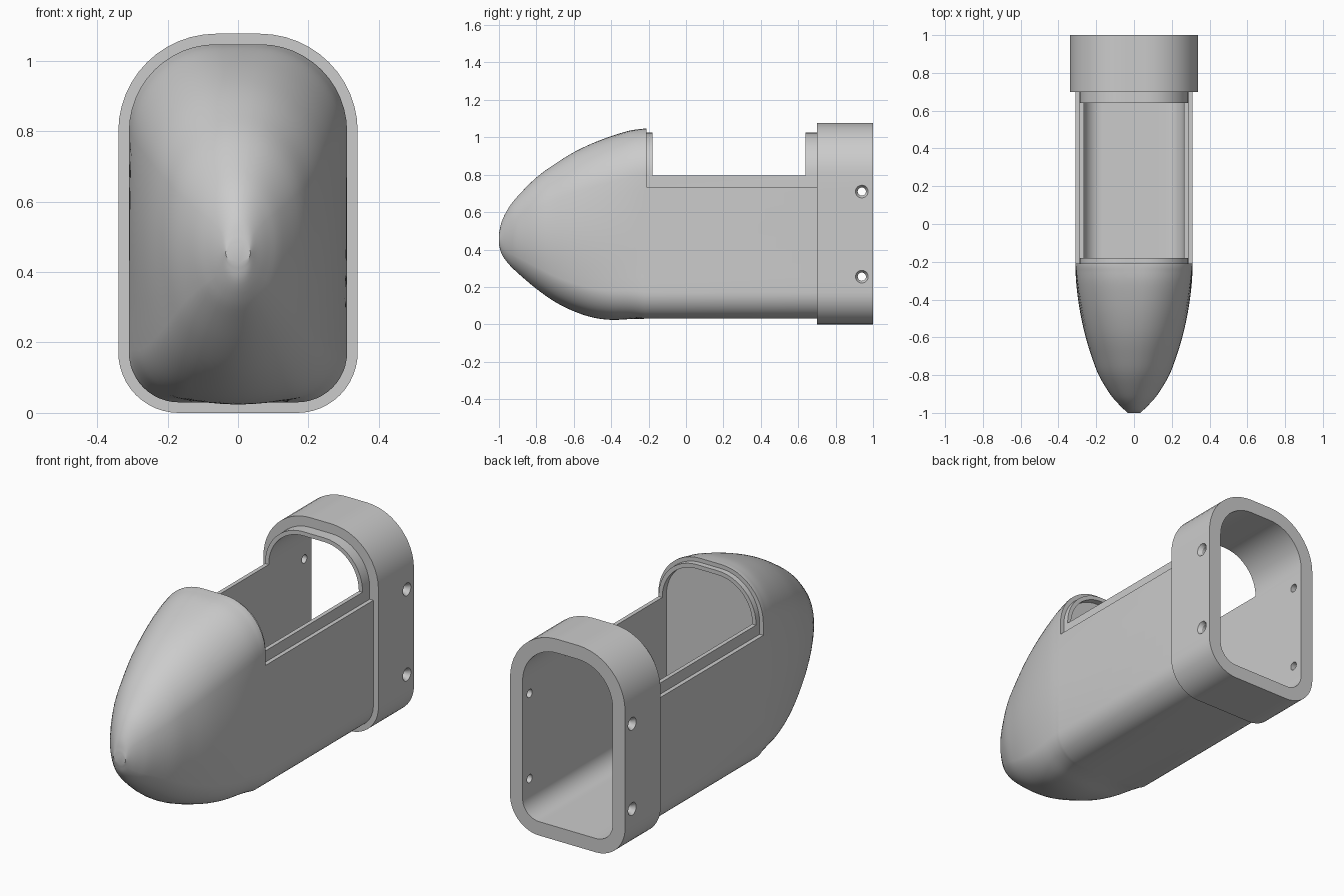
import bpy, bmesh, math
from mathutils import Vector

if "Cube" in bpy.data.objects:
    bpy.data.objects.remove(bpy.data.objects["Cube"])

grey = bpy.data.materials.new("light_grey")
grey.diffuse_color = (0.6, 0.6, 0.6, 1)
grey.use_nodes = True
grey.node_tree.nodes["Principled BSDF"].inputs["Base Color"].default_value = grey.diffuse_color


def section(bottom, top, half, r_low, r_high, roundness=0.0):
    """Rounded-rectangle section in x/z, optionally blended towards an ellipse."""
    corners = [(half - r_low, bottom + r_low, r_low, -90), (half - r_high, top - r_high, r_high, 0),
               (-half + r_high, top - r_high, r_high, 90), (-half + r_low, bottom + r_low, r_low, 180)]
    arcs = [[Vector((cx + r * math.cos(math.radians(a + i * 7.5)), cz + r * math.sin(math.radians(a + i * 7.5))))
             for i in range(13)] for cx, cz, r, a in corners]
    pts = []
    for k, arc in enumerate(arcs):
        nxt = arcs[(k + 1) % 4][0]
        pts += arc + [arc[-1].lerp(nxt, i / 8) for i in range(1, 8)]
    mid, hh = (bottom + top) / 2, (top - bottom) / 2
    out = []
    for p in pts:
        n = Vector((p.x / half, (p.y - mid) / hh)).normalized()
        out.append(p.lerp(Vector((n.x * half, mid + n.y * hh)), roundness))
    return out


def offset_section(d):
    """Body section shifted inwards by d (outwards if negative)."""
    return section(0.03 + d, 1.047 - d, 0.31 - d, 0.142 - d, 0.248 - d)


def loft(name, rings):
    """Closed solid through a list of (y, section) rings."""
    bm = bmesh.new()
    loops = [[bm.verts.new((p.x, y, p.y)) for p in pts] for y, pts in rings]
    n = len(loops[0])
    for a, b in zip(loops, loops[1:]):
        for i in range(n):
            bm.faces.new((a[i], a[(i + 1) % n], b[(i + 1) % n], b[i]))
    bm.faces.new(loops[0])
    bm.faces.new(loops[-1])
    bmesh.ops.recalc_face_normals(bm, faces=bm.faces)
    me = bpy.data.meshes.new(name)
    bm.to_mesh(me)
    bm.free()
    ob = bpy.data.objects.new(name, me)
    bpy.context.collection.objects.link(ob)
    me.materials.append(grey)
    return ob


def box(name, y0, y1, z0, z1):
    pts = [Vector(p) for p in ((-1, z0), (1, z0), (1, z1), (-1, z1))]
    return loft(name, [(y0, pts), (y1, pts)])


def boolean(ob, tool, operation):
    mod = ob.modifiers.new(operation, 'BOOLEAN')
    mod.operation, mod.object, mod.solver = operation, tool, 'EXACT'
    bpy.context.view_layer.objects.active = ob
    bpy.ops.object.modifier_apply(modifier=mod.name)
    bpy.data.objects.remove(tool)


# Nose stations: y, bottom, top, half width
stations = [(-1.0, 0.425, 0.485, 0.035), (-0.985, 0.375, 0.55, 0.05), (-0.95, 0.325, 0.62, 0.085),
            (-0.9, 0.275, 0.685, 0.127), (-0.8, 0.19, 0.785, 0.187), (-0.7, 0.12, 0.858, 0.225),
            (-0.6, 0.07, 0.92, 0.256), (-0.5, 0.037, 0.968, 0.279), (-0.4, 0.024, 1.006, 0.296),
            (-0.3, 0.028, 1.036, 0.307), (-0.22, 0.03, 1.047, 0.31)]


def nose_rings():
    rings, s = [], [Vector(v) for v in stations]
    for i in range(len(s) - 1):
        a, b = s[i], s[i + 1]
        p = s[i - 1] if i else a * 2 - b
        q = s[i + 2] if i + 2 < len(s) else b * 2 - a
        for k in range(4):
            t = k / 4
            v = 0.5 * (2 * a + (b - p) * t + (2 * p - 5 * a + 4 * b - q) * t ** 2
                       + (3 * a - p - 3 * b + q) * t ** 3)
            y, lo, hi, half = v
            f = half / 0.31
            blend = min(1, max(0, (-0.22 - y) / 0.78)) ** 0.8
            rings.append((y, section(lo, hi, half, 0.142 * f, 0.248 * f, blend)))
    return rings


# Nose and body in one skin, stepped down along the opening
body = loft("housing_body", nose_rings() + [(-0.22, offset_section(0)), (0.76, offset_section(0))])
boolean(body, box("step_cut", -0.21, 0.9, 0.735, 1.5), 'DIFFERENCE')

# Inner lip that frames the opening
lip = loft("opening_lip", [(-0.25, offset_section(0.022)), (0.73, offset_section(0.022))])
boolean(lip, box("window_cut", -0.18, 0.64, 0.795, 1.5), 'DIFFERENCE')
boolean(body, lip, 'UNION')

# Thick rear collar
collar = loft("rear_collar", [(0.7, offset_section(-0.03)), (1.0, offset_section(-0.03))])
boolean(body, collar, 'UNION')

# Hollow interior, open at the back
cavity = loft("cavity", [(-0.215, offset_section(0.044)), (1.1, offset_section(0.044))])
boolean(body, cavity, 'DIFFERENCE')

# Countersunk screw holes on both sides of the collar
for z in (0.255, 0.71):
    for side in (-1, 1):
        for r1, r2, x, depth in ((0.022, 0.022, 0.3, 0.2), (0.022, 0.04, 0.335, 0.03)):
            bpy.ops.mesh.primitive_cone_add(vertices=24, radius1=r1, radius2=r2, depth=depth,
                                            location=(side * x, 0.94, z),
                                            rotation=(0, side * math.pi / 2, 0))
            boolean(body, bpy.context.object, 'DIFFERENCE')

bpy.ops.object.select_all(action='DESELECT')
body.select_set(True)
bpy.context.view_layer.objects.active = body
bpy.ops.object.shade_smooth_by_angle(angle=math.radians(30))
